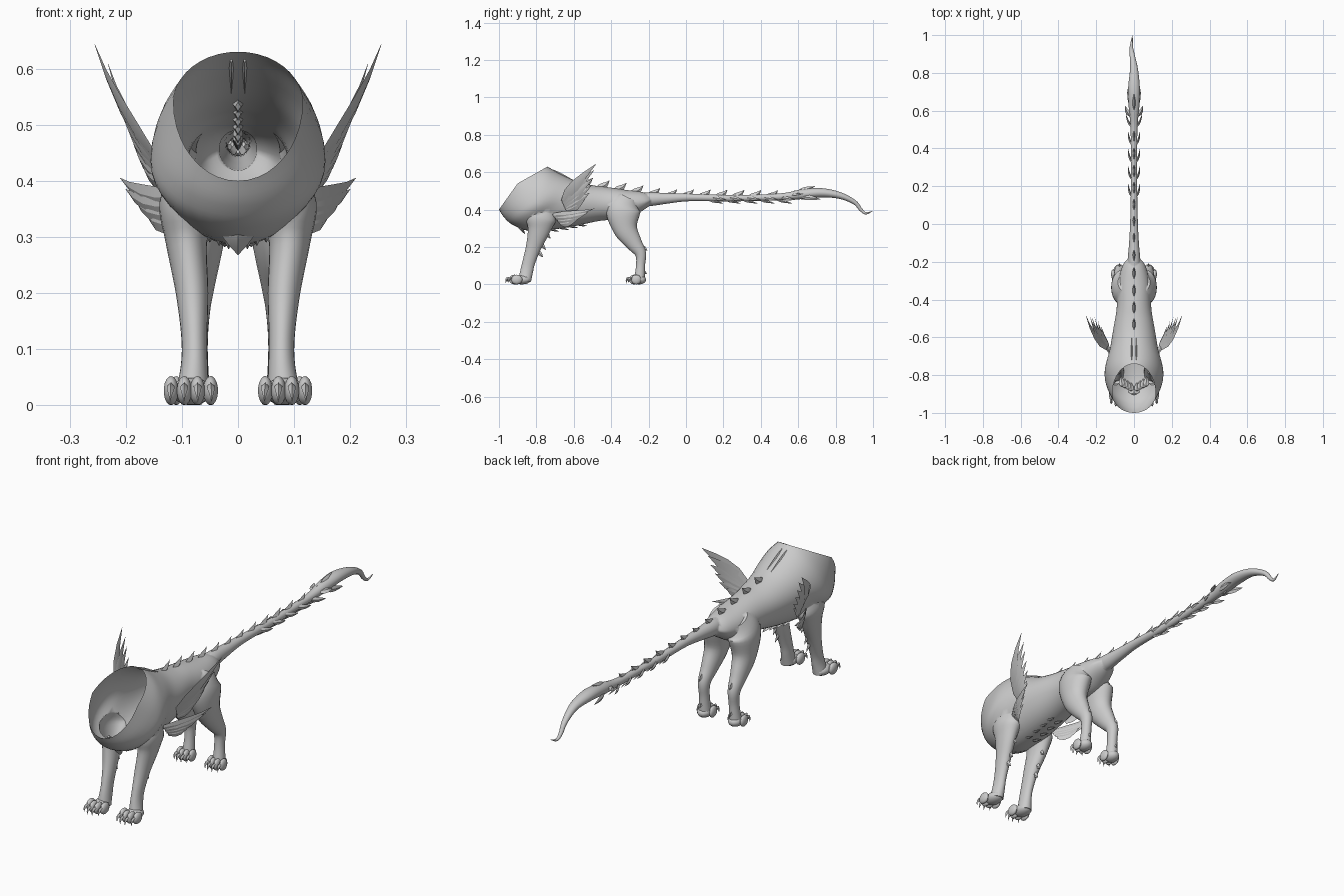
import bpy, bmesh, math
from mathutils import Vector, Matrix

cube = bpy.data.objects.get("Cube")
if cube:
    bpy.data.objects.remove(cube, do_unlink=True)


def finish(bm, name, angle=40):
    bmesh.ops.recalc_face_normals(bm, faces=bm.faces)
    mesh = bpy.data.meshes.new(name)
    bm.to_mesh(mesh)
    bm.free()
    smooth(mesh, angle)
    obj = bpy.data.objects.new(name, mesh)
    bpy.context.collection.objects.link(obj)
    return obj


def smooth(mesh, angle):
    for p in mesh.polygons:
        p.use_smooth = True
    mesh.set_sharp_from_angle(angle=math.radians(angle))


def spline(points, steps):
    """Resample control tuples along a Catmull-Rom curve."""
    out = []
    last = len(points) - 1
    for i in range(last):
        a, b, c, d = (points[min(max(j, 0), last)] for j in range(i - 1, i + 3))
        for s in range(steps):
            t = s / steps
            out.append([0.5 * (2 * q + (r - p) * t + (2 * p - 5 * q + 4 * r - u) * t * t
                               + (3 * q - p - 3 * r + u) * t ** 3)
                        for p, q, r, u in zip(a, b, c, d)])
    out.append(list(points[-1]))
    return out


def loft(bm, rings):
    """Skin a list of coordinate rings; returns the vertex rings."""
    vr = [[bm.verts.new(co) for co in ring] for ring in rings]
    n = len(vr[0])
    for a, b in zip(vr, vr[1:]):
        for i in range(n):
            j = (i + 1) % n
            bm.faces.new((a[i], a[j], b[j], b[i]))
    return vr


def tube(name, points, steps=5, sides=24):
    """Limb from control points (x, y, z, half width, half depth)."""
    pts = spline(points, steps)
    pos = [Vector(p[:3]) for p in pts]
    rings = []
    for i, p in enumerate(pts):
        t = (pos[min(i + 1, len(pos) - 1)] - pos[max(i - 1, 0)]).normalized()
        up = t.cross(Vector((1, 0, 0))).normalized()
        ring = []
        for k in range(sides):
            a = math.tau * k / sides
            ring.append(pos[i] + Vector((math.cos(a) * p[3], 0, 0)) + up * math.sin(a) * p[4])
        rings.append(ring)
    bm = bmesh.new()
    vr = loft(bm, rings)
    bm.faces.new(vr[0])
    bm.faces.new(vr[-1])
    return finish(bm, name)


def leaf(bm, base, tip, wide, width, thick, bend=(0, 0, 0), mirror=False):
    """Pointed, curved blade with a diamond section."""
    for sx in ((1, -1) if mirror else (1,)):
        flip = Matrix.Diagonal((sx, 1, 1))
        b, t, w, c = (flip @ Vector(v) for v in (base, tip, wide, bend))
        d = (t - b).normalized()
        w = (w - d * w.dot(d)).normalized()
        n = d.cross(w)
        rings = []
        for f, s in ((0, .55), (.25, 1), (.5, .9), (.75, .5), (1, .02)):
            m = b.lerp(t, f) + c * (4 * f * (1 - f))
            rings.append([m + w * width * s, m + n * thick * s,
                          m - w * width * s, m - n * thick * s])
        vr = loft(bm, rings)
        bm.faces.new(vr[0])
        bm.faces.new(vr[-1])


# Trunk: top (y, z), side (x, y, z) and bottom (y, z) of each section
sections = [
    (-.74, .63, .115, -.90, .54, -1.0, .40),
    (-.715, .615, .147, -.83, .47, -.97, .355),
    (-.66, .585, .155, -.78, .43, -.92, .315),
    (-.58, .55, .13, -.68, .43, -.82, .285),
    (-.50, .53, .11, -.56, .43, -.63, .305),
    (-.42, .52, .092, -.45, .43, -.46, .34),
    (-.32, .505, .085, -.32, .43, -.32, .35),
    (-.24, .495, .06, -.22, .44, -.24, .39),
    (-.19, .48, .026, -.18, .455, -.18, .43),
]
rings = []
for yt, zt, w, ys, zs, yb, zb in spline(sections, 5):
    ring = []
    for k in range(40):
        a = math.tau * k / 40
        c = abs(math.cos(a))
        y, z = (yt, zt) if math.cos(a) > 0 else (yb, zb)
        ring.append((w * math.sin(a), ys + (y - ys) * c, zs + (z - zs) * c))
    rings.append(ring)
bm = bmesh.new()
vr = loft(bm, rings)
bm.faces.new(vr[-1])
cap = Vector((0, -.875, .515))
hub = bm.verts.new(cap)
for i in range(40):
    bm.faces.new((vr[0][i], vr[0][(i + 1) % 40], hub))
body = finish(bm, "body")

# Tail with swollen end and hooked sting
tail_path = [
    (0, -.27, .45, .03, .03), (0, -.2, .455, .034, .037), (0, -.1, .46, .026, .028),
    (0, .02, .465, .02, .02), (0, .25, .461, .016, .017), (0, .5, .468, .018, .018),
    (0, .62, .482, .028, .026), (0, .72, .49, .031, .025), (0, .82, .476, .021, .018),
    (-.01, .9, .44, .013, .012), (-.014, .935, .4, .009, .009),
    (-.012, .962, .38, .006, .006), (-.008, .998, .393, .001, .001)]
limbs = [tube("tail", tail_path)]

# Legs
fore = [(.08, -.75, .43, .035, .05), (.09, -.775, .36, .05, .082), (.092, -.787, .29, .037, .06),
        (.082, -.815, .2, .029, .041), (.078, -.84, .12, .023, .034),
        (.078, -.852, .07, .024, .034), (.082, -.862, .02, .03, .034)]
hind = [(.05, -.31, .465, .035, .05), (.062, -.335, .4, .057, .092), (.07, -.325, .3, .047, .066),
        (.074, -.278, .22, .034, .044), (.076, -.243, .165, .026, .03),
        (.076, -.243, .1, .022, .024), (.078, -.25, .02, .028, .03)]
for side, sx in (("left", 1), ("right", -1)):
    for label, path in (("front_leg", fore), ("hind_leg", hind)):
        limbs.append(tube(f"{side}_{label}", [(sx * p[0], *p[1:]) for p in path]))

# Weld limbs to the trunk as one hollow skin, then open the neck
for limb in limbs:
    mod = body.modifiers.new(limb.name, 'BOOLEAN')
    mod.operation, mod.solver, mod.object = 'UNION', 'EXACT', limb
graph = bpy.context.evaluated_depsgraph_get()
skin = bpy.data.meshes.new_from_object(body.evaluated_get(graph))
body.modifiers.clear()
for limb in limbs:
    bpy.data.objects.remove(limb, do_unlink=True)
bm = bmesh.new()
bm.from_mesh(skin)
bmesh.ops.delete(bm, geom=[v for v in bm.verts if (v.co - cap).length < .002], context='VERTS')
bm.to_mesh(skin)
bm.free()
body.data = skin
smooth(skin, 50)

# Paws: pad, four toes and claws
def paw(name, x, heel, toe, size):
    bm = bmesh.new()

    def ball(co, scale):
        bmesh.ops.create_uvsphere(bm, u_segments=14, v_segments=9, radius=1,
                                  matrix=Matrix.Translation(co) @ Matrix.Diagonal((*scale, 1)))
    ball((x, (heel + toe) / 2, .025), (.036 * size, (heel - toe) / 2 + .012, .025))
    for i in range(4):
        off = (i - 1.5) * .0235 * size
        y = toe + (.012 if i in (0, 3) else 0)
        ball((x + off, y, .026), (.0135 * size, .03 * size, .026))
        leaf(bm, (x + off, y - .018 * size, .035), (x + off * 1.05, y - .047 * size, .006),
             (1, 0, 0), .007, .009, (0, -.008, .008))
    finish(bm, name)


for side, sx in (("left", 1), ("right", -1)):
    paw(f"{side}_front_paw", sx * .084, -.84, -.917, 1)
    paw(f"{side}_hind_paw", sx * .079, -.225, -.278, .88)

# Spines along back and tail
bm = bmesh.new()
for i in range(14):
    y = -.56 + i * .09
    z = .54 - (y + .56) * .15 if y < -.2 else .478 - max(0, y) * .01
    leaf(bm, (0, y, z - .008), (0, y + .062, z + .03), (0, 1, 0), .018, .009, (0, .004, -.008))
leaf(bm, (0, .6, .495), (0, .69, .525), (0, 0, 1), .014, .01)
finish(bm, "dorsal_spines", 25)

# Side and underside barbs of the tail
bm = bmesh.new()
for i in range(5):
    y = .14 + i * .092
    reach = .03 if i < 4 else .042
    leaf(bm, (.01, y, .465), (reach, y + .075, .452), (0, .4, 1), .011, .006, (.006, 0, 0), True)
    leaf(bm, (0, y - .02, .452), (0, y + .06, .433), (0, 0, 1), .008, .006)
leaf(bm, (.015, .57, .48), (.046, .625, .485), (0, 1, .3), .014, .006, (.006, 0, 0), True)
leaf(bm, (.018, .62, .47), (.034, .72, .455), (0, 0, 1), .014, .006, (.004, 0, 0), True)
finish(bm, "tail_barbs", 25)

# Feathered wings
bm = bmesh.new()
tips = [(.256, -.48, .645), (.232, -.492, .61), (.222, -.495, .57),
        (.205, -.505, .53), (.19, -.515, .49), (.172, -.54, .455)]
for i, tip in enumerate(tips):
    f = i / 5
    root = (.135 + .012 * (1 - f), -.655 + .015 * f, .44 - .045 * f)
    leaf(bm, root, tip, (0, .8, -.6), .03 - .006 * f, .006, (.008, -.02 * (1 - f), -.006), True)
finish(bm, "wings", 25)

# Lower fins on the flanks
bm = bmesh.new()
tips = [(.21, -.49, .405), (.2, -.52, .385), (.185, -.545, .37), (.165, -.575, .352)]
for i, tip in enumerate(tips):
    leaf(bm, (.115, -.71 + i * .012, .37 - i * .015), tip, (0, .5, -1), .019, .005,
         (.008, -.005, -.01), True)
finish(bm, "flank_fins", 25)

# Chest, elbow and heel tufts
bm = bmesh.new()
leaf(bm, (0, -.9, .33), (0, -.86, .268), (1, 0, 0), .03, .012)
for i in range(1, 5):
    x = i * .016
    leaf(bm, (x, -.89 + i * .008, .335), (x * 1.05, -.845 + i * .01, .272 + i * .006),
         (1, 0, 0), .015, .008, mirror=True)
for y, z in ((-.78, .16), (-.765, .2), (-.74, .26)):
    leaf(bm, (.08, y - .015, z + .02), (.08, y + .016, z - .015), (0, 1, 0), .012, .006, mirror=True)
for y, z in ((-.225, .065), (-.222, .19)):
    leaf(bm, (.077, y - .015, z + .015), (.077, y + .016, z - .01), (0, 0, 1), .01, .006, mirror=True)
for i in range(4):
    y = -.73 + i * .05
    leaf(bm, (.02, y, .296 + i * .008), (.024, y + .055, .282 + i * .01), (1, 0, 0), .012, .006,
         mirror=True)
finish(bm, "fur_tufts", 25)

# Paired ridges behind the neck
bm = bmesh.new()
leaf(bm, (.012, -.72, .614), (.012, -.6, .556), (1, 0, 0), .004, .006, mirror=True)
finish(bm, "shoulder_ridges", 25)
